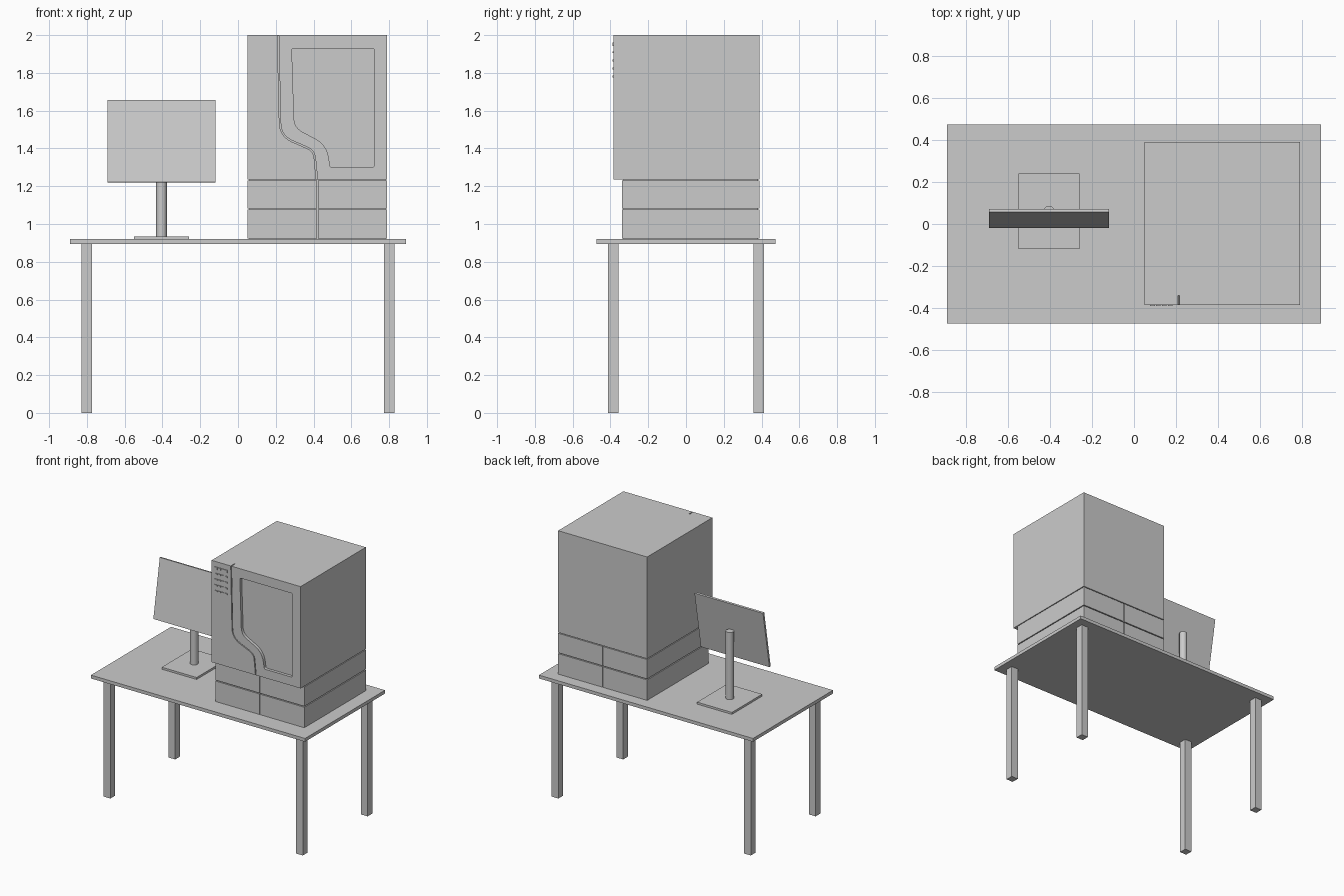
import bpy
import bmesh
from math import radians
from mathutils import Vector

if "Cube" in bpy.data.objects:
    bpy.data.objects.remove(bpy.data.objects["Cube"])

grey = bpy.data.materials.new("plain_grey")
grey.use_nodes = True
grey.diffuse_color = (0.6, 0.6, 0.6, 1)
grey.node_tree.nodes["Principled BSDF"].inputs["Base Color"].default_value = (0.6, 0.6, 0.6, 1)


def finish(bm, name):
    bmesh.ops.recalc_face_normals(bm, faces=bm.faces)
    mesh = bpy.data.meshes.new(name)
    bm.to_mesh(mesh)
    bm.free()
    mesh.materials.append(grey)
    obj = bpy.data.objects.new(name, mesh)
    bpy.context.collection.objects.link(obj)
    return obj


def box(name, x, y, z):
    """Box from (low, high) ranges on each axis."""
    bm = bmesh.new()
    bmesh.ops.create_cube(bm, size=1)
    for v in bm.verts:
        v.co = [r[0] + (c + 0.5) * (r[1] - r[0]) for c, r in zip(v.co, (x, y, z))]
    return finish(bm, name)


def prism(name, outline, y0, y1):
    """Extrude an x-z outline along y."""
    bm = bmesh.new()
    face = bm.faces.new([bm.verts.new((p.x, y0, p.y)) for p in outline])
    new = bmesh.ops.extrude_face_region(bm, geom=[face])["geom"]
    verts = [g for g in new if isinstance(g, bmesh.types.BMVert)]
    bmesh.ops.translate(bm, verts=verts, vec=(0, y1 - y0, 0))
    return finish(bm, name)


def rounded(corners, closed, steps=6):
    """Soften each (x, z, reach) corner with a short curve."""
    out = []
    n = len(corners)
    for i, (x, z, reach) in enumerate(corners):
        p = Vector((x, z))
        if not reach or (not closed and i in (0, n - 1)):
            out.append(p)
            continue
        a = p + (Vector(corners[i - 1][:2]) - p).normalized() * reach
        b = p + (Vector(corners[(i + 1) % n][:2]) - p).normalized() * reach
        for k in range(steps + 1):
            t = k / steps
            out.append(a * (1 - t) ** 2 + p * 2 * t * (1 - t) + b * t ** 2)
    return out


def ribbon(path, half):
    """Outline of a band of constant width along a path."""
    left, right = [], []
    for i, p in enumerate(path):
        d = (path[min(i + 1, len(path) - 1)] - path[max(i - 1, 0)]).normalized()
        side = Vector((-d.y, d.x)) * half
        left.append(p + side)
        right.append(p - side)
    return left + right[::-1]


def cut(target, cutter):
    mod = target.modifiers.new("cut", "BOOLEAN")
    mod.operation = "DIFFERENCE"
    mod.solver = "EXACT"
    mod.object = cutter
    bpy.context.view_layer.objects.active = target
    bpy.ops.object.modifier_apply(modifier=mod.name)
    bpy.data.objects.remove(cutter)


# Desk
box("desk_top", (-0.89, 0.89), (-0.475, 0.475), (0.895, 0.92))
for sx, side in ((-1, "right"), (1, "left")):
    for sy, end in ((-1, "front"), (1, "back")):
        cx, cy, h = sx * 0.8, sy * 0.385, 0.028
        box(f"{end}_{side}_leg", (cx - h, cx + h), (cy - h, cy + h), (0, 0.895))

# Cabinet base: two rows of paired blocks with narrow seams
for row, z in (("lower", (0.922, 1.076)), ("upper", (1.083, 1.229))):
    box(f"{row}_right_block", (0.05, 0.417), (-0.34, 0.39), z)
    box(f"{row}_left_block", (0.423, 0.79), (-0.34, 0.39), z)
box("base_core", (0.06, 0.78), (-0.33, 0.38), (0.92, 1.24))

# Cabinet body with a curved seam and a recessed panel in the front
body = box("cabinet_body", (0.05, 0.79), (-0.385, 0.39), (1.235, 2))
seam = rounded([(0.211, 2.05, 0), (0.224, 1.465, 0.07), (0.403, 1.388, 0.04),
                (0.421, 1.2, 0)], False)
cut(body, prism("seam_cutter", ribbon(seam, 0.0035), -0.45, -0.34))
panel = rounded([(0.285, 1.93, 0.012), (0.298, 1.51, 0.05), (0.47, 1.42, 0.07),
                 (0.488, 1.3, 0.012), (0.72, 1.3, 0.01), (0.72, 1.93, 0.01)], True)
cut(body, prism("panel_cutter", panel, -0.45, -0.363))

# Small raised marks in the upper corner of the front
for row in range(5):
    z = 1.952 - row * 0.043
    tall = 0.009 if row == 0 else 0.005
    for col in range(4):
        x = 0.077 + col * 0.028
        box(f"raised_mark_{row}_{col}", (x, x + 0.022), (-0.39, -0.384), (z - tall, z + tall))

# Monitor stand
box("stand_base", (-0.55, -0.26), (-0.12, 0.24), (0.92, 0.935))
bpy.ops.mesh.primitive_cylinder_add(vertices=32, radius=0.028, depth=0.51,
                                    location=(-0.405, 0.058, 1.185))
pole = bpy.context.object
pole.name = "stand_pole"
pole.data.materials.append(grey)
bpy.ops.object.shade_smooth_by_angle()

# Tilted screen
screen = box("screen", (-0.285, 0.285), (0, 0.015), (0, 0.44))
screen.location = (-0.405, -0.02, 1.222)
screen.rotation_euler.x = radians(-10)
